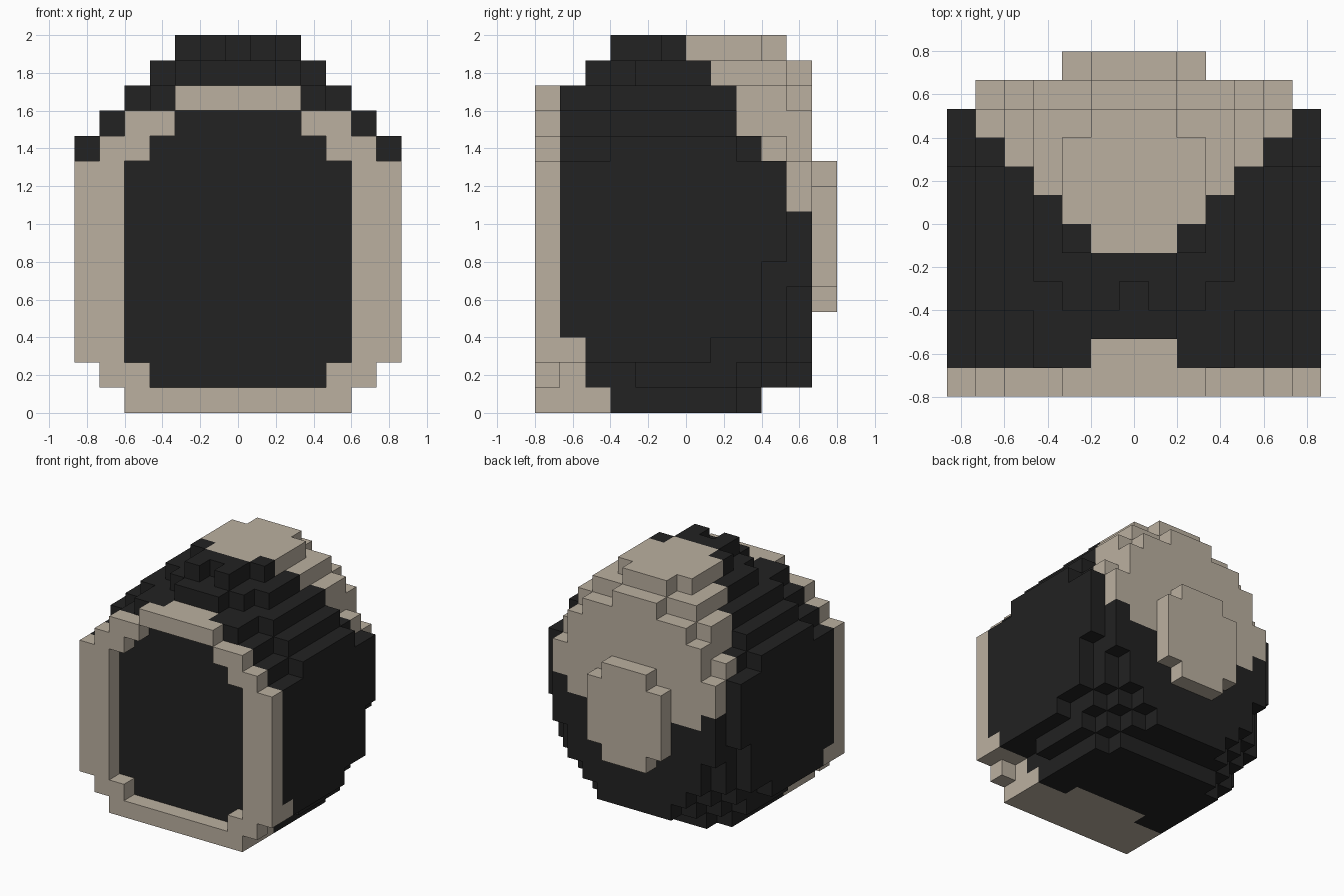
import bpy, bmesh
from mathutils import Vector

cube = bpy.data.objects.get("Cube")
if cube:
    bpy.data.objects.remove(cube)

U = 2 / 15  # block size: 13 wide, 12 deep, 15 high


def material(name, rgb):
    m = bpy.data.materials.new(name)
    m.use_nodes = True
    m.diffuse_color = (*rgb, 1)
    bsdf = m.node_tree.nodes["Principled BSDF"]
    bsdf.inputs["Base Color"].default_value = (*rgb, 1)
    bsdf.inputs["Roughness"].default_value = 0.9
    return m


MATS = [material("charcoal", (0.016, 0.016, 0.016)),
        material("warm_beige", (0.497, 0.434, 0.352))]


def row(half, j, k, hole=-1):
    """Mirrored row of blocks, leaving out |i| <= hole."""
    return {(i, j, k) for i in range(-half, half + 1) if abs(i) > hole}


# Rounded shell: per layer, (first depth row, last depth row, half width)
mid = [(1, 8, 6), (9, 9, 5), (10, 10, 4)]
upper = [(1, 9, 6), (10, 10, 5)]
LAYERS = [
    [(1, 7, 4), (8, 8, 3)],
    [(1, 3, 4), (4, 7, 5), (8, 8, 4), (9, 9, 3), (10, 10, 2)],
    [(1, 6, 6), (7, 8, 5), (9, 9, 4), (10, 10, 3)],
    mid, mid,
    [(1, 8, 6), (9, 10, 5)],
    upper, upper, upper, upper,
    [(1, 2, 5), (3, 7, 6), (8, 9, 5), (10, 10, 4)],
    [(1, 2, 4), (3, 7, 5), (8, 10, 4)],
    [(1, 2, 3), (3, 9, 4), (10, 10, 3)],
    [(2, 2, 1), (3, 3, 2), (4, 9, 3), (10, 10, 1)],
    [(3, 4, 1), (5, 8, 2), (9, 9, 1)],
]
shell = set()
for k, runs in enumerate(LAYERS):
    for a, b, half in runs:
        for j in range(a, b + 1):
            shell |= row(half, j, k)
shell.discard((0, 3, 14))  # notch in the crown's front edge

# Front frame: half width and half opening per layer
FRAME = [(4, -1), (5, 3)] + [(6, 4)] * 8 + [(5, 3), (4, 2), (2, -1)]
frame = set()
for k, (half, hole) in enumerate(FRAME):
    frame |= row(half, 0, k, hole)

# Raised plate on the back
plate = set()
for k in range(4, 10):
    plate |= row(1 if k in (4, 9) else 2, 11, k)

solid = shell | frame | plate

# First beige depth row in each upper layer
REAR = {8: 10, 9: 10, 10: 9, 11: 8, 12: 8, 13: 7, 14: 6}


def shell_colour(i, j, k):
    a = abs(i)
    rear = j >= REAR.get(k, 99) or (k == 14 and j == 5 and a <= 1)
    rear = rear or (k == 7 and j == 10 and a <= 4)
    chin = k == 0 and (j <= 2 or (j == 3 and a <= 2))
    cheek = j == 1 and ((k == 1 and a >= 4) or (k == 2 and a >= 5))
    brow = k == 12 and j == 1 and a <= 1
    return int(rear or chin or cheek or brow)


def beige(i, j, k):
    return 1


def build(name, cells, colour):
    """Skin the exposed sides of the blocks and merge flat areas."""
    bm = bmesh.new()
    verts = {}

    def vert(p):
        if p not in verts:
            x, y, z = p
            verts[p] = bm.verts.new(((x - 0.5) * U, (y - 6) * U, z * U))
        return verts[p]

    for c in sorted(cells):
        for axis in range(3):
            for side in (0, 1):
                n = list(c)
                n[axis] += 2 * side - 1
                if tuple(n) in solid:
                    continue
                u, v = (axis + 1) % 3, (axis + 2) % 3
                ring = []
                for du, dv in ((0, 0), (1, 0), (1, 1), (0, 1)):
                    p = list(c)
                    p[axis] += side
                    p[u] += du
                    p[v] += dv
                    ring.append(vert(tuple(p)))
                face = bm.faces.new(ring if side else ring[::-1])
                face.material_index = colour(*c)
    bmesh.ops.dissolve_limit(bm, angle_limit=0.01, verts=bm.verts[:],
                             edges=bm.edges[:], delimit={'MATERIAL'})
    me = bpy.data.meshes.new(name)
    bm.to_mesh(me)
    bm.free()
    for m in MATS:
        me.materials.append(m)
    ob = bpy.data.objects.new(name, me)
    bpy.context.collection.objects.link(ob)
    return ob


build("shell", shell, shell_colour)
build("front_frame", frame, beige)
build("back_plate", plate, beige)
